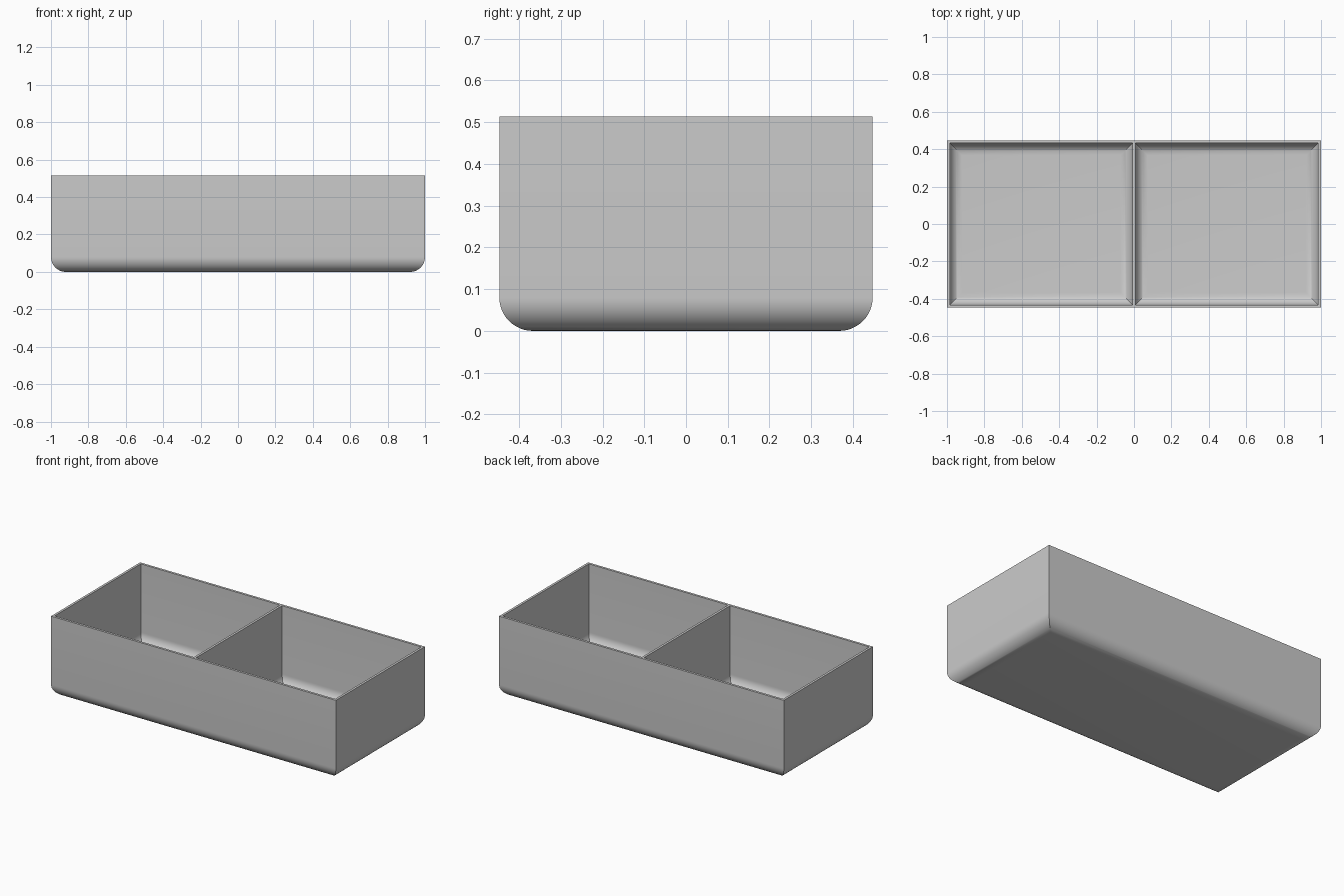
import bpy
import bmesh
import math

cube = bpy.data.objects.get("Cube")
if cube:
    bpy.data.objects.remove(cube, do_unlink=True)

HALF_X, HALF_Y, HEIGHT = 1.0, 0.447, 0.514
WALL = 0.015      # wall, divider and floor thickness
RADIUS = 0.08     # outer rounding along the bottom edges
STEPS = 12

grey = bpy.data.materials.new("light_grey")
grey.use_nodes = True
colour = (0.6, 0.6, 0.6, 1.0)
grey.diffuse_color = colour
grey.node_tree.nodes["Principled BSDF"].inputs["Base Color"].default_value = colour


def basin(bm, centre_x, half_x, half_y, floor, radius):
    """Open box with mitred, rounded bottom edges; returns its top edges."""
    levels = [(0.0, HEIGHT)]
    for i in range(STEPS + 1):
        a = math.pi / 2 * i / STEPS
        levels.append((radius * (1 - math.cos(a)), floor + radius * (1 - math.sin(a))))
    rings = []
    for inset, z in levels:
        x, y = half_x - inset, half_y - inset
        rings.append([bm.verts.new((centre_x + sx * x, sy * y, z))
                      for sx, sy in ((-1, -1), (1, -1), (1, 1), (-1, 1))])
    for upper, lower in zip(rings, rings[1:]):
        for i in range(4):
            j = (i + 1) % 4
            bm.faces.new((upper[i], upper[j], lower[j], lower[i]))
    bm.faces.new(rings[-1])
    top = rings[0]
    return [bm.edges.get((top[i], top[(i + 1) % 4])) for i in range(4)]


bm = bmesh.new()

# Outer shell
rim_edges = basin(bm, 0, HALF_X, HALF_Y, 0, RADIUS)

# Two compartments either side of the divider
inner_half = (HALF_X - WALL * 1.5) / 2
for side in (-1, 1):
    rim_edges += basin(bm, side * (inner_half + WALL / 2), inner_half,
                       HALF_Y - WALL, WALL, RADIUS - WALL)

# Flat rim and divider top
bmesh.ops.triangle_fill(bm, edges=rim_edges, use_beauty=True, normal=(0, 0, 1))
bmesh.ops.recalc_face_normals(bm, faces=bm.faces)

mesh = bpy.data.meshes.new("divided_tray")
bm.to_mesh(mesh)
bm.free()
mesh.materials.append(grey)
tray = bpy.data.objects.new("divided_tray", mesh)
bpy.context.collection.objects.link(tray)

# Smooth roundings, sharp corners and rim
bpy.ops.object.select_all(action='DESELECT')
tray.select_set(True)
bpy.context.view_layer.objects.active = tray
bpy.ops.object.shade_smooth_by_angle(angle=math.radians(30))
